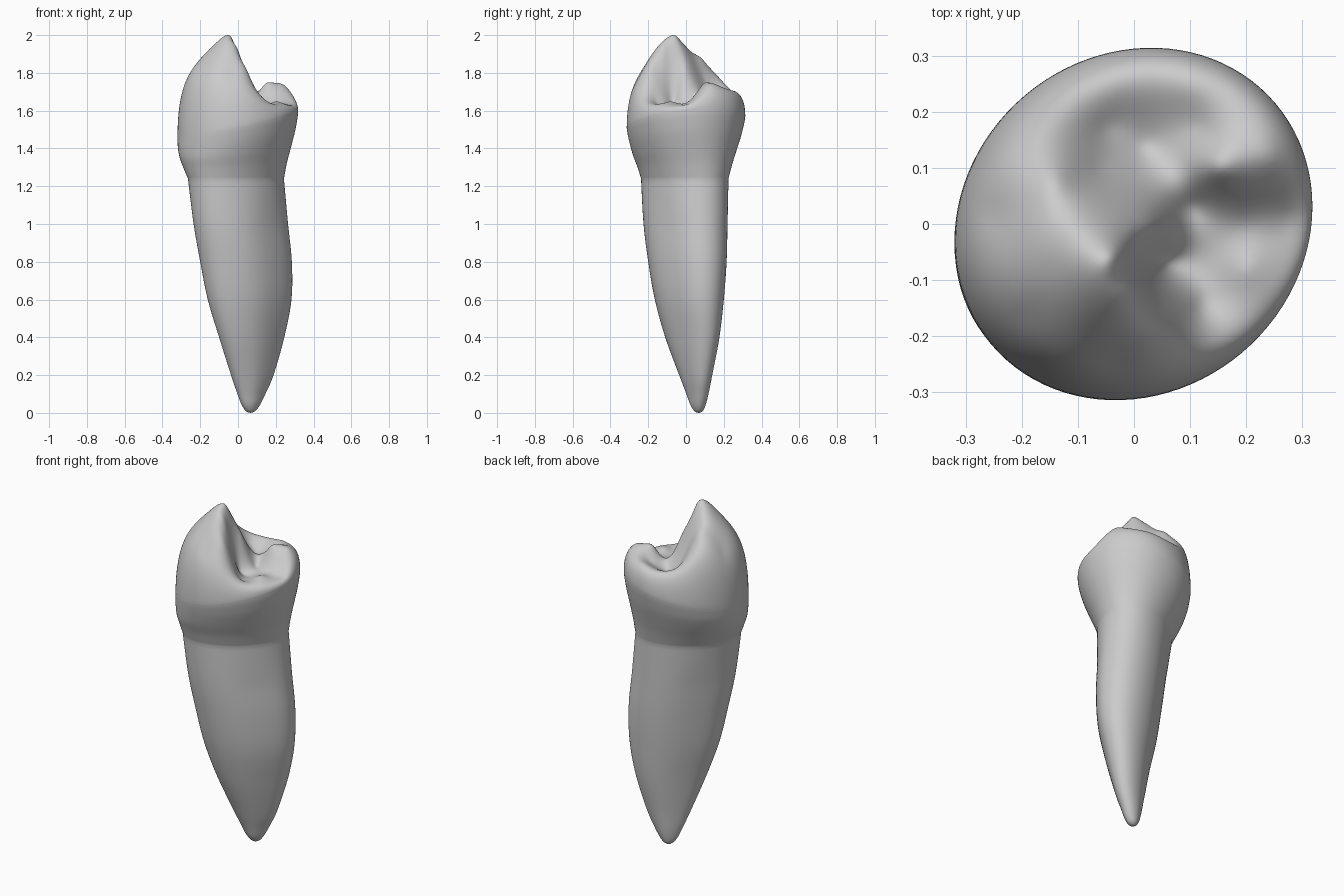
import bpy, math
from math import sin, cos, pi, sqrt

cube = bpy.data.objects.get("Cube")
if cube:
    bpy.data.objects.remove(cube)

SIDES = 96
STEPS = 6
RINGS = 44

enamel = bpy.data.materials.new("tooth_grey")
enamel.use_nodes = True
GREY = (0.6, 0.6, 0.6, 1)
enamel.diffuse_color = GREY
enamel.node_tree.nodes["Principled BSDF"].inputs["Base Color"].default_value = GREY


def spline(rows):
    """Smooth rows of numbers with a Catmull-Rom curve."""
    out = []
    for i in range(len(rows) - 1):
        quad = [rows[max(0, min(len(rows) - 1, i + k))] for k in (-1, 0, 1, 2)]
        for s in range(STEPS):
            t = s / STEPS
            out.append([b + t * (c - a + t * (2 * a - 5 * b + 4 * c - d
                                              + t * (3 * (b - c) + d - a))) / 2
                        for a, b, c, d in zip(*quad)])
    out.append(list(rows[-1]))
    return out


def slant(x, y):
    """Height offset of the widest crown ring."""
    return .2 * x + .08 * y


def section(row, tilt=0.0, groove=0.0):
    """Slanted oval ring from height, x limits, y limits and skew."""
    z, x0, x1, y0, y1, skew = row
    ring = []
    for i in range(SIDES):
        t = 2 * pi * i / SIDES
        pinch = 1 - groove * max(0, -sin(2 * t)) ** 2
        x = (x0 + x1) / 2 + (x1 - x0) / 2 * cos(t) * pinch
        y = (y0 + y1) / 2 + (y1 - y0) / 2 * sin(t + math.asin(skew)) * pinch
        ring.append((x, y, z + tilt * slant(x, y)))
    return ring


# Root: tapering, flattened on two sides, leaning toward its tip
NECK = (1.24, -.265, .243, -.238, .225, .34)
root_rows = [(.003, .052, .08, .054, .08, 0),
             (.015, .037, .097, .04, .093, .1),
             (.045, .018, .118, .022, .105, .2),
             (.1, -.003, .145, .002, .119, .3),
             (.2, -.037, .188, -.036, .139, .38),
             (.4, -.1, .245, -.11, .177, .42),
             (.6, -.16, .283, -.165, .2, .38),
             (.8, -.2, .285, -.2, .215, .36),
             (1.0, -.235, .265, -.225, .22, .35),
             NECK]
root = [section(r, 0, .06 * max(0, min(1, (NECK[0] - r[0]) * 4))) for r in spline(root_rows)]

# Crown wall: swells from the neck to its widest ring
TOP = 1.54
wall_rows = [NECK,
             (1.31, -.288, .259, -.257, .245, .27),
             (1.38, -.308, .281, -.28, .269, .2),
             (1.45, -.318, .303, -.298, .293, .14),
             (1.51, -.32, .316, -.31, .309, .11),
             (TOP, -.32, .318, -.314, .314, .1)]
wall = [section(r, (r[0] - NECK[0]) / (TOP - NECK[0])) for r in spline(wall_rows)]
rim = wall[-1]

# Biting surface: landmarks of the cusps, ridges and grooves
marks = [(-.037, -.06, 1.99), (-.09, -.1, 1.97), (-.1, -.01, 1.95), (-.14, .08, 1.88),
         (-.18, .17, 1.79), (0, -.12, 1.92), (.04, -.19, 1.83), (.1, -.23, 1.71),
         (-.14, -.08, 1.93), (-.2, -.01, 1.87), (-.26, .02, 1.77), (-.09, -.2, 1.86),
         (-.03, -.25, 1.78), (-.2, -.17, 1.79),
         (.03, -.01, 1.8), (.1, .03, 1.64), (-.05, .17, 1.68), (.02, .135, 1.645),
         (-.06, .1, 1.75), (-.04, .25, 1.7), (.1, .25, 1.7),
         (.12, .17, 1.69), (.15, .1, 1.745), (.24, .12, 1.73), (.21, .19, 1.71),
         (.05, -.07, 1.66), (.12, -.02, 1.63), (.2, 0, 1.64), (.28, .01, 1.635),
         (.2, -.08, 1.65), (.26, -.08, 1.635), (.2, -.17, 1.64), (.12, -.15, 1.64)]


def kernel(x, y, m):
    return sqrt((x - m[0]) ** 2 + (y - m[1]) ** 2 + .0003)


def base(x, y):
    return TOP + slant(x, y)


def dome(r):
    return sqrt(max(0, 1 - r ** 6))


def solve(rows):
    """Gaussian elimination on an augmented matrix."""
    n = len(rows)
    for c in range(n):
        p = max(range(c, n), key=lambda k: abs(rows[k][c]))
        rows[c], rows[p] = rows[p], rows[c]
        for k in range(n):
            if k != c:
                f = rows[k][c] / rows[c][c]
                rows[k] = [a - f * b for a, b in zip(rows[k], rows[c])]
    return [rows[i][n] / rows[i][i] for i in range(n)]


weights = solve([[kernel(x, y, m) for m in marks]
                 + [(z - base(x, y)) / dome(min(.95, sqrt(x * x + y * y) / .317))]
                 for x, y, z in marks])


def top_point(x, y, r):
    lift = sum(w * kernel(x, y, m) for w, m in zip(weights, marks))
    return (x, y, base(x, y) + lift * dome(r))


# Crown cap: rings shrinking inward over the biting surface
cap = []
for k in range(1, RINGS):
    r = 1 - (k / RINGS) ** 1.8
    cap.append([top_point(x * r, y * r, r) for x, y, z in rim])

# Tooth: one closed skin from root tip to biting surface
rings = root + wall[1:] + cap
verts = [p for ring in rings for p in ring] + [(.066, .067, 0), top_point(0, 0, 0)]
tip, centre = len(verts) - 2, len(verts) - 1
faces = []
for i in range(SIDES):
    j = (i + 1) % SIDES
    for a in range(0, tip - SIDES, SIDES):
        b = a + SIDES
        faces.append((a + i, a + j, b + j, b + i))
    faces.append((j, i, tip))
    faces.append((tip - SIDES + i, tip - SIDES + j, centre))
mesh = bpy.data.meshes.new("tooth")
mesh.from_pydata(verts, [], faces)
mesh.materials.append(enamel)
mesh.shade_smooth()
bpy.context.collection.objects.link(bpy.data.objects.new("tooth", mesh))
